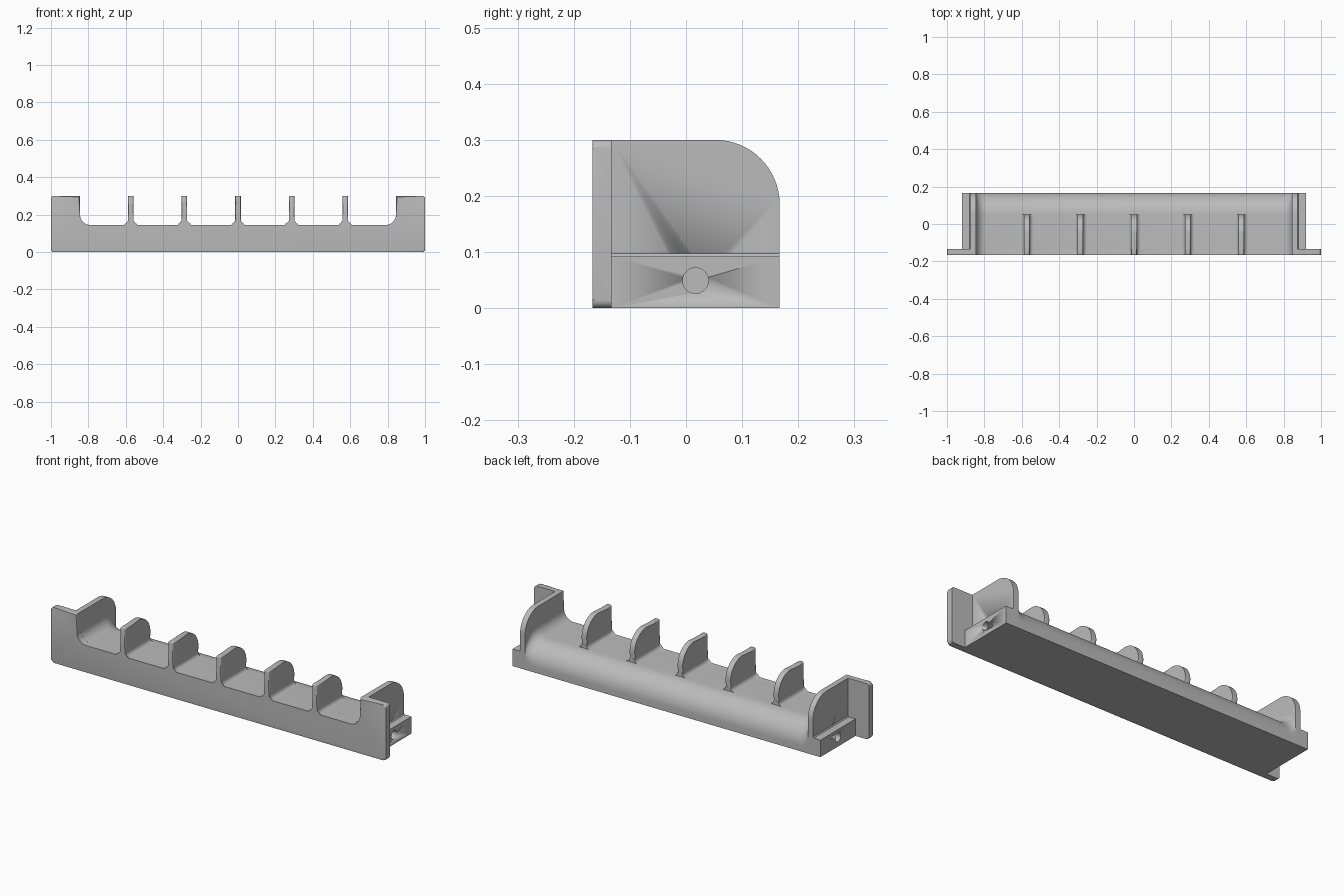
import bpy, bmesh, math
from mathutils import Vector

if "Cube" in bpy.data.objects:
    bpy.data.objects.remove(bpy.data.objects["Cube"])

grey = bpy.data.materials.new("plain grey")
grey.use_nodes = True
grey.diffuse_color = (0.5, 0.5, 0.5, 1)
grey.node_tree.nodes["Principled BSDF"].inputs["Base Color"].default_value = (0.5, 0.5, 0.5, 1)

FRONT, PLATE_BACK, BACK = -0.167, -0.133, 0.167
TOP, FLOOR, WALL, ROUND = 0.3, 0.145, 0.845, 0.115
DIVIDERS = [0.2867 * i for i in (2, 1, 0, -1, -2)]
HALF = 0.015


def arc(cx, cy, r, a0, a1, n=8):
    angles = [math.radians(a0 + (a1 - a0) * i / n) for i in range(n + 1)]
    return [(cx + r * math.cos(a), cy + r * math.sin(a)) for a in angles]


def finish(bm, name):
    bmesh.ops.recalc_face_normals(bm, faces=bm.faces)
    mesh = bpy.data.meshes.new(name)
    bm.to_mesh(mesh)
    bm.free()
    mesh.materials.append(grey)
    obj = bpy.data.objects.new(name, mesh)
    bpy.context.collection.objects.link(obj)
    bpy.ops.object.select_all(action="DESELECT")
    obj.select_set(True)
    bpy.context.view_layer.objects.active = obj
    bpy.ops.object.shade_smooth_by_angle(angle=math.radians(35))
    return obj


def loft(rings):
    """Closed solid through a row of matching outlines."""
    bm = bmesh.new()
    loops = [[bm.verts.new(p) for p in ring] for ring in rings]
    n = len(loops[0])
    for a, b in zip(loops, loops[1:]):
        for i in range(n):
            j = (i + 1) % n
            bm.faces.new((a[i], a[j], b[j], b[i]))
    bm.faces.new(loops[0])
    bm.faces.new(loops[-1])
    return bm


def extrude_y(outline, y0, y1):
    return loft([[(x, y, z) for x, z in outline] for y in (y0, y1)])


def round_edges(bm, test, size):
    edges = [e for e in bm.edges if test(*[v.co for v in e.verts])]
    bmesh.ops.bevel(bm, geom=edges, offset=size, segments=3, profile=0.5, affect="EDGES")


# Front plate with the notched upper edge
outline = arc(-0.985, 0.015, 0.015, 180, 270) + arc(0.985, 0.015, 0.015, 270, 360)
outline += arc(0.985, 0.285, 0.015, 0, 90) + [(WALL, TOP)]
outline += arc(0.79, 0.2, 0.055, 0, -90, 10)
for x in DIVIDERS:
    outline += arc(x + 0.035, 0.165, 0.02, 270, 180, 6)
    outline += arc(x + 0.007, 0.292, 0.008, 0, 90, 4)
    outline += arc(x - 0.007, 0.292, 0.008, 90, 180, 4)
    outline += arc(x - 0.035, 0.165, 0.02, 0, -90, 6)
outline += arc(-0.79, 0.2, 0.055, 270, 180, 10) + [(-WALL, TOP)]
outline += arc(-0.985, 0.285, 0.015, 90, 180)
plate = extrude_y(outline, FRONT, PLATE_BACK)
round_edges(plate, lambda a, b: max(a.y, b.y) < FRONT + 0.001, 0.006)
finish(plate, "front_plate")

# Body: end walls, scooped fillets and a floor that rolls down at the back
half = [(0.875, TOP), (WALL, TOP)] + [(x - 0.0005, z) for x, z in arc(0.79, 0.2, 0.055, 0, -90, 12)]
stations = half + [(-x, z) for x, z in reversed(half)]
rings = []
for x, top in stations:
    side = [(PLATE_BACK, 0), (BACK, 0)]
    side += arc(BACK - ROUND, top - ROUND, ROUND, 0, 90, 16) + [(PLATE_BACK, top)]
    rings.append([(x, y, z) for y, z in side])
body = finish(loft(rings), "tray_body")
drilled = [body]

# Mounting blocks at both ends
for name, s in (("left", 1), ("right", -1)):
    block = [(0.875, 0), (0.92, 0), (0.92, 0.092), (0.88, 0.092), (0.875, 0.097)]
    drilled.append(finish(extrude_y([(s * x, z) for x, z in block], PLATE_BACK, BACK),
                          name + "_mounting_block"))

# Screw holes
for s in (1, -1):
    ring = arc(0.017, 0.049, 0.023, 0, 345, 23)
    cutter = finish(loft([[(s * x, y, z) for y, z in ring] for x in (0.78, 0.95)]), "hole_cutter")
    cutter.hide_render = True
    for obj in drilled:
        if obj is not body and obj.name.startswith("left") != (s > 0):
            continue
        bpy.context.view_layer.objects.active = obj
        mod = obj.modifiers.new("hole", "BOOLEAN")
        mod.object, mod.operation, mod.solver = cutter, "DIFFERENCE", "EXACT"
        # run the cut ahead of the smoothing modifier, if any
        bpy.ops.object.modifier_move_to_index(modifier=mod.name, index=0)
        bpy.ops.object.modifier_apply(modifier=mod.name)
    bpy.data.objects.remove(cutter)

# Dividers with a rounded rear corner and fillets at their feet
for i, x in enumerate(DIVIDERS, 1):
    side = [(PLATE_BACK, 0.12), (0.05, 0.12)] + arc(-0.05, 0.2, 0.1, 0, 90, 12) + [(PLATE_BACK, TOP)]
    fin = loft([[(x + d, y, z) for y, z in side] for d in (-HALF, HALF)])

    def rim(a, b):
        along = abs(a.x - b.x) < 0.001
        at_front = max(a.y, b.y) < PLATE_BACK + 0.001
        at_foot = max(a.z, b.z) < 0.121
        return along and not at_front and not at_foot

    round_edges(fin, rim, 0.008)
    finish(fin, "divider_%d" % i)
    foot = [(x - 0.035, 0.13), (x + 0.035, 0.13)]
    foot += arc(x + 0.035, 0.165, 0.02, 270, 180, 6) + arc(x - 0.035, 0.165, 0.02, 0, -90, 6)
    finish(extrude_y(foot, PLATE_BACK, 0.051), "divider_foot_%d" % i)
